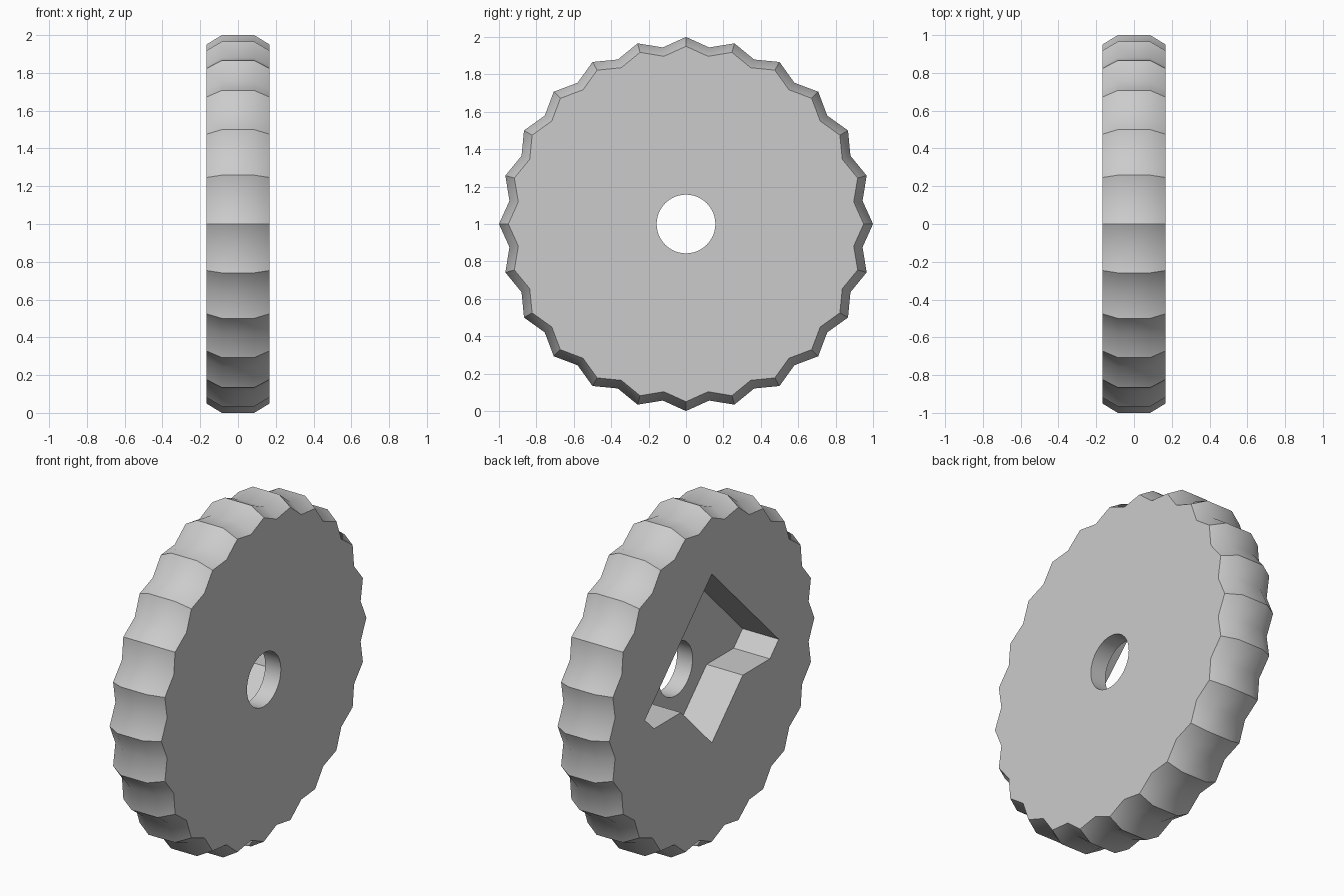
import bpy, bmesh, math

cube = bpy.data.objects.get("Cube")
if cube:
    bpy.data.objects.remove(cube)

TEETH = 24
HALF_WIDTH = 0.168
HALF_FLAT = 0.085
VALLEY = 0.952
CHAMFER = 0.95
HOLE_RADIUS = 0.157
POCKET_DEPTH = 0.235

grey = bpy.data.materials.new("plain grey")
grey.use_nodes = True
grey.diffuse_color = (0.6, 0.6, 0.6, 1)
grey.node_tree.nodes["Principled BSDF"].inputs["Base Color"].default_value = (0.6, 0.6, 0.6, 1)


def loft(name, rings):
    """Closed solid through matching (x, [(y, z), ...]) rings."""
    bm = bmesh.new()
    loops = [[bm.verts.new((x, y, z + 1)) for y, z in pts] for x, pts in rings]
    n = len(loops[0])
    for a, b in zip(loops, loops[1:]):
        for i in range(n):
            j = (i + 1) % n
            bm.faces.new((a[i], a[j], b[j], b[i]))
    bm.faces.new(loops[0])
    bm.faces.new(loops[-1])
    bmesh.ops.recalc_face_normals(bm, faces=bm.faces)
    mesh = bpy.data.meshes.new(name)
    bm.to_mesh(mesh)
    bm.free()
    mesh.materials.append(grey)
    obj = bpy.data.objects.new(name, mesh)
    bpy.context.collection.objects.link(obj)
    return obj


def circle(count, radius_at):
    return [(radius_at(i) * math.sin(math.tau * i / count),
             radius_at(i) * math.cos(math.tau * i / count)) for i in range(count)]


def cut(target, cutter):
    mod = target.modifiers.new(cutter.name, 'BOOLEAN')
    mod.operation = 'DIFFERENCE'
    mod.solver = 'EXACT'
    mod.object = cutter
    cutter.hide_render = True
    bpy.context.view_layer.objects.active = target
    bpy.ops.object.modifier_apply(modifier=mod.name)
    bpy.data.objects.remove(cutter)


# Toothed disc with chamfered rims
outer = circle(2 * TEETH, lambda i: VALLEY if i % 2 else 1)
rim = [(y * CHAMFER, z * CHAMFER) for y, z in outer]
wheel = loft("toothed_wheel", [(-HALF_WIDTH, rim), (-HALF_FLAT, outer),
                               (HALF_FLAT, outer), (HALF_WIDTH, rim)])

# Axle hole through the middle
bore = circle(48, lambda i: HOLE_RADIUS)
cut(wheel, loft("axle_hole", [(-0.5, bore), (0.5, bore)]))

# Arrow-shaped pocket in the right face
half = [(0.62, 0), (0.537, -0.083), (0.287, -0.083)]
pocket = [(0, 0.62)] + half + [(0, -0.37)] + [(-y, z) for y, z in reversed(half)]
cut(wheel, loft("arrow_pocket", [(-0.5, pocket), (POCKET_DEPTH - HALF_WIDTH, pocket)]))

# Soft chamfers, crisp teeth
bpy.ops.object.select_all(action='DESELECT')
wheel.select_set(True)
bpy.context.view_layer.objects.active = wheel
bpy.ops.object.shade_smooth_by_angle(angle=math.radians(31))
